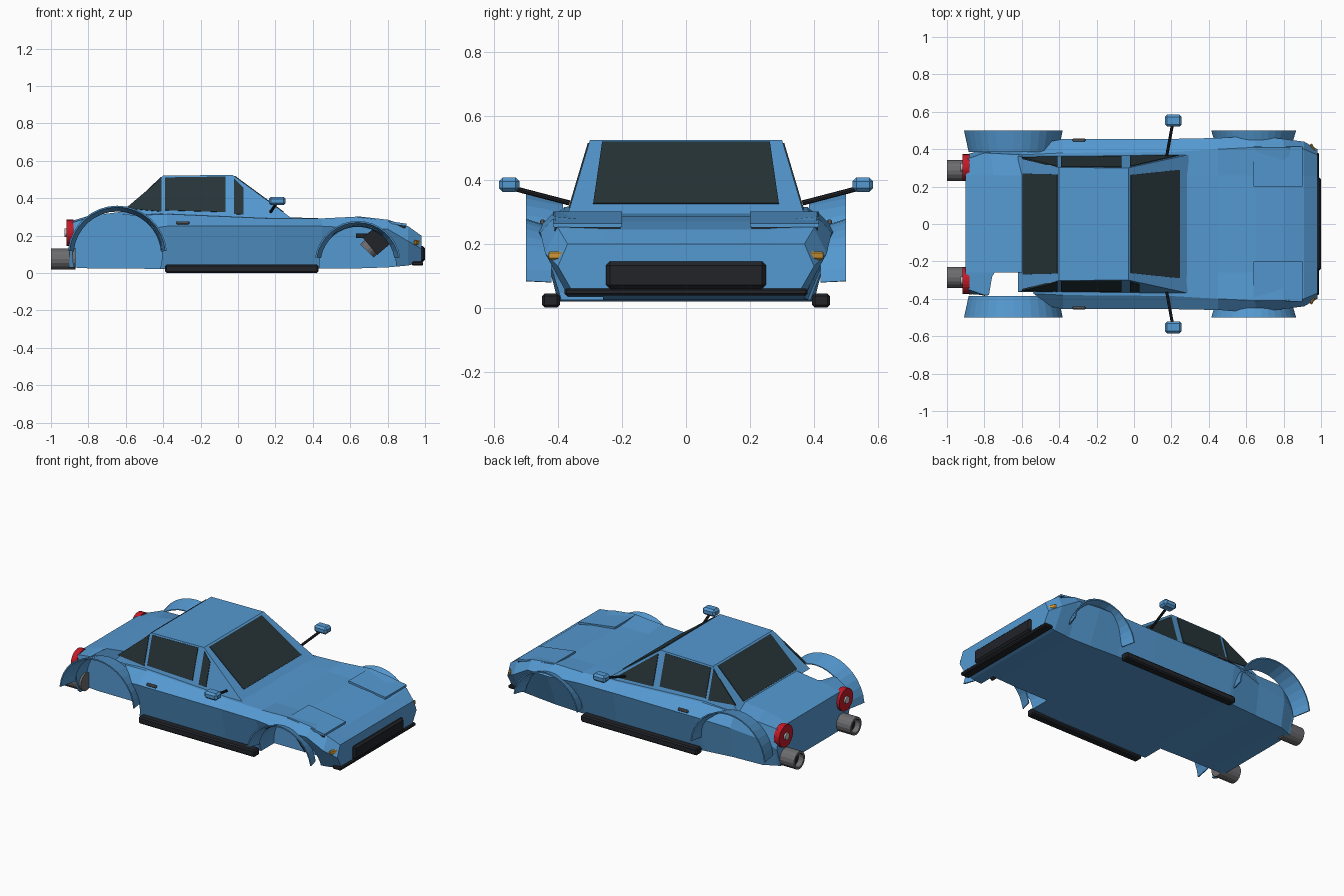
import bpy, bmesh
from math import sin, cos, pi, radians
from mathutils import Vector, Matrix

if "Cube" in bpy.data.objects:
    bpy.data.objects.remove(bpy.data.objects["Cube"])


def mat(name, c):
    m = bpy.data.materials.new(name)
    m.diffuse_color = (*c, 1)
    m.use_nodes = True
    m.node_tree.nodes["Principled BSDF"].inputs["Base Color"].default_value = m.diffuse_color
    return m


BLUE = mat("blue_paint", (0.09, 0.32, 0.64))
GLASS = mat("dark_glass", (0.02, 0.035, 0.04))
BLACK = mat("black_trim", (0.015, 0.017, 0.022))
RED = mat("red_lens", (0.55, 0.01, 0.02))
AMBER = mat("amber_lens", (0.65, 0.33, 0.04))
GREY = mat("grey_metal", (0.15, 0.15, 0.16))
SILVER = mat("silver", (0.5, 0.5, 0.52))


def finish(name, bm, m):
    bmesh.ops.recalc_face_normals(bm, faces=bm.faces[:])
    me = bpy.data.meshes.new(name)
    bm.to_mesh(me)
    bm.free()
    ob = bpy.data.objects.new(name, me)
    bpy.context.collection.objects.link(ob)
    if m:
        me.materials.append(m)
    return ob


def hull(name, pts, m):
    bm = bmesh.new()
    vs = [bm.verts.new(p) for p in pts]
    bmesh.ops.convex_hull(bm, input=vs)
    bmesh.ops.dissolve_limit(bm, angle_limit=0.01, verts=bm.verts[:], edges=bm.edges[:])
    return finish(name, bm, m)


def box(name, c, s, m, bevel=0, rot_y=0):
    bm = bmesh.new()
    bmesh.ops.create_cube(bm, size=1)
    bmesh.ops.scale(bm, vec=s, verts=bm.verts)
    if bevel:
        bmesh.ops.bevel(bm, geom=bm.edges[:], offset=bevel, segments=1, affect='EDGES')
    bm.transform(Matrix.Translation(c) @ Matrix.Rotation(rot_y, 4, 'Y'))
    return finish(name, bm, m)


def cyl(name, a, b, r, m, seg=20):
    a, b = Vector(a), Vector(b)
    bm = bmesh.new()
    bmesh.ops.create_cone(bm, cap_ends=True, segments=seg, radius1=r, radius2=r, depth=(b - a).length)
    bm.transform(Matrix.Translation((a + b) / 2) @ (b - a).to_track_quat('Z', 'Y').to_matrix().to_4x4())
    return finish(name, bm, m)


def sweep(name, rings, m, closed_ends=True):
    bm = bmesh.new()
    rows = [[bm.verts.new(p) for p in r] for r in rings]
    n = len(rows[0])
    for a, b in zip(rows, rows[1:]):
        for i in range(n):
            j = (i + 1) % n
            bm.faces.new((a[i], a[j], b[j], b[i]))
    bm.faces.new(rows[0])
    bm.faces.new(rows[-1][::-1])
    return finish(name, bm, m)


def pane(name, pts, normal, m=GLASS, depth=0.006):
    n = Vector(normal).normalized()
    return hull(name, [Vector(p) + n * d for p in pts for d in (-depth, 0.004)], m)


# Lower body: x, floor z, floor y, waist y, waist z, shoulder y, shoulder z, centre z
SECTIONS = [
    (-0.90, 0.03, 0.33, 0.37, 0.15, 0.345, 0.265, 0.275),
    (-0.80, 0.025, 0.37, 0.40, 0.20, 0.38, 0.295, 0.305),
    (-0.60, 0.025, 0.38, 0.41, 0.22, 0.37, 0.305, 0.33),
    (-0.38, 0.02, 0.40, 0.455, 0.25, 0.38, 0.315, 0.32),
    (0.20, 0.02, 0.40, 0.455, 0.25, 0.385, 0.29, 0.30),
    (0.45, 0.025, 0.39, 0.46, 0.25, 0.40, 0.292, 0.285),
    (0.65, 0.025, 0.38, 0.47, 0.24, 0.41, 0.302, 0.285),
    (0.80, 0.03, 0.37, 0.455, 0.235, 0.41, 0.285, 0.27),
    (0.91, 0.04, 0.37, 0.44, 0.17, 0.40, 0.25, 0.245),
    (0.98, 0.06, 0.36, 0.40, 0.13, 0.37, 0.20, 0.20)]
rings = []
for x, zf, yf, yw, zw, ys, zs, zc in SECTIONS:
    half = [(yf, zf), (yw, zw), (ys, zs), (0.26, zc)]
    rings.append([(x, y, z) for y, z in half] + [(x, -y, z) for y, z in reversed(half)])
body = sweep("lower_body", rings, BLUE)

# Wheel wells cut out of the body, and flared arches
for end, cx, cz, r_in, r_out, y_in, a0 in (("rear", -0.645, 0.095, 0.24, 0.265, 0.385, 5),
                                           ("front", 0.64, 0.048, 0.205, 0.23, 0.42, 9)):
    for s in (1, -1):
        side = "left" if s > 0 else "right"
        cut = cyl("wheel_well_cutter", (cx, s * 0.26, cz), (cx, s * 0.7, cz), r_in, None, 32)
        cut.hide_render = True
        cut.hide_viewport = True
        mod = body.modifiers.new("well", 'BOOLEAN')
        mod.operation, mod.solver, mod.object = 'DIFFERENCE', 'EXACT', cut
        prof = [(r_in - 0.006, y_in), (r_in, y_in), (r_out, 0.5), (r_out - 0.008, 0.5)]
        arch = []
        for i in range(17):
            a = radians(a0 + (180 - 2 * a0) * i / 16)
            arch.append([(cx + r * cos(a), s * y, cz + r * sin(a)) for r, y in prof])
        sweep(f"{end}_{side}_arch", arch, BLUE)


# Cabin: a tapered block with glass panes lying on its planes
def side_y(z):
    return 0.37 - 0.07 * (z - 0.29) / 0.235


def front_x(z):
    return -0.03 + 0.32 * (0.525 - z) / 0.235


def rear_x(z):
    return -0.4 - 0.22 * (0.52 - z) / 0.21


corners = [(-0.62, 0.31), (0.30, 0.283), (-0.4, 0.52), (-0.03, 0.525)]
hull("cabin", [(x, s * side_y(z), z) for x, z in corners for s in (1, -1)], BLUE)
pane("windscreen", [(front_x(z), s * y, z) for y, z in ((0.29, 0.325), (0.262, 0.517)) for s in (1, -1)],
     (0.235, 0, 0.32))
pane("rear_window", [(rear_x(z), s * y, z) for y, z in ((0.27, 0.335), (0.265, 0.512)) for s in (1, -1)],
     (-0.21, 0, 0.22))
WINDOWS = {"quarter_window": [(-0.6, 0.345), (-0.41, 0.328), (-0.41, 0.506)],
           "door_window": [(-0.39, 0.335), (-0.068, 0.325), (-0.068, 0.515), (-0.39, 0.51)],
           "vent_window": [(-0.022, 0.315), (0.03, 0.312), (0.03, 0.455), (-0.022, 0.505)]}

# Parts repeated on both sides
for s in (1, -1):
    side = "left" if s > 0 else "right"
    for name, pts in WINDOWS.items():
        if name == "vent_window" and s > 0:
            pts = [(-0.022, 0.315), (0.24, 0.305), (-0.022, 0.505)]
        pane(f"{side}_{name}", [(x, s * side_y(z), z) for x, z in pts], (0, s * 0.235, 0.07))
    box(f"{side}_side_skirt", (0.02, s * 0.422, 0.023), (0.82, 0.055, 0.044), BLACK, 0.008)
    box(f"{side}_door_handle", (-0.295, s * 0.449, 0.268), (0.07, 0.016, 0.016), GREY, 0.004)
    # Door mirror
    cyl(f"{side}_mirror_arm", (0.175, s * 0.365, 0.328), (0.208, s * 0.545, 0.375), 0.008, BLACK, 8)
    box(f"{side}_mirror", (0.21, s * 0.553, 0.385), (0.09, 0.064, 0.045), BLUE, 0.012)
    # Tail lamp and exhaust
    cyl(f"{side}_tail_lamp", (-0.88, s * 0.303, 0.215), (-0.918, s * 0.303, 0.215), 0.07, RED, 24)
    cyl(f"{side}_tail_lamp_centre", (-0.91, s * 0.303, 0.215), (-0.928, s * 0.303, 0.215), 0.022, SILVER, 16)
    pipe = []
    for x, r in ((-0.87, 0.056), (-1.0, 0.056), (-1.0, 0.042), (-0.96, 0.042)):
        pipe.append([(x, s * 0.285 + r * cos(2 * pi * i / 16), 0.075 + r * sin(2 * pi * i / 16)) for i in range(16)])
    sweep(f"{side}_exhaust", pipe, GREY)
    cyl(f"{side}_exhaust_bore", (-0.955, s * 0.285, 0.075), (-0.965, s * 0.285, 0.075), 0.042, BLACK, 16)
    # Pop-up headlamp lid with the folded lamp below
    for name, dz, inset, m in (("lid", 0.0, 0.0, BLUE), ("lid_seal", -0.012, 0.004, BLACK)):
        hull(f"{side}_headlamp_{name}",
             [(x, s * y, z + dz + t) for x, z in ((0.64 + inset, 0.301), (0.9 - inset, 0.264))
              for y in (0.2 + inset, 0.415 - inset) for t in (-0.012, 0)], m)
    box(f"{side}_headlamp_pod", (0.74, s * 0.31, 0.172), (0.09, 0.16, 0.12), BLACK, 0, radians(-40))
    box(f"{side}_headlamp_bracket", (0.71, s * 0.31, 0.2), (0.16, 0.14, 0.025), BLACK)
    cyl(f"{side}_headlamp", (0.73, s * 0.31, 0.16), (0.69, s * 0.31, 0.118), 0.05, GREY, 16)
    # Indicator wrapping the front corner
    ind = box(f"{side}_indicator", (0, 0, 0), (0.014, 0.06, 0.026), AMBER, 0.005)
    ind.location = (0.958, s * 0.402, 0.163)
    ind.rotation_euler.z = s * radians(25)

# Nose trim
box("grille", (0.985, 0, 0.102), (0.03, 0.5, 0.085), BLACK, 0.012)
box("front_lip", (0.96, 0, 0.05), (0.06, 0.76, 0.022), BLACK, 0.006)
